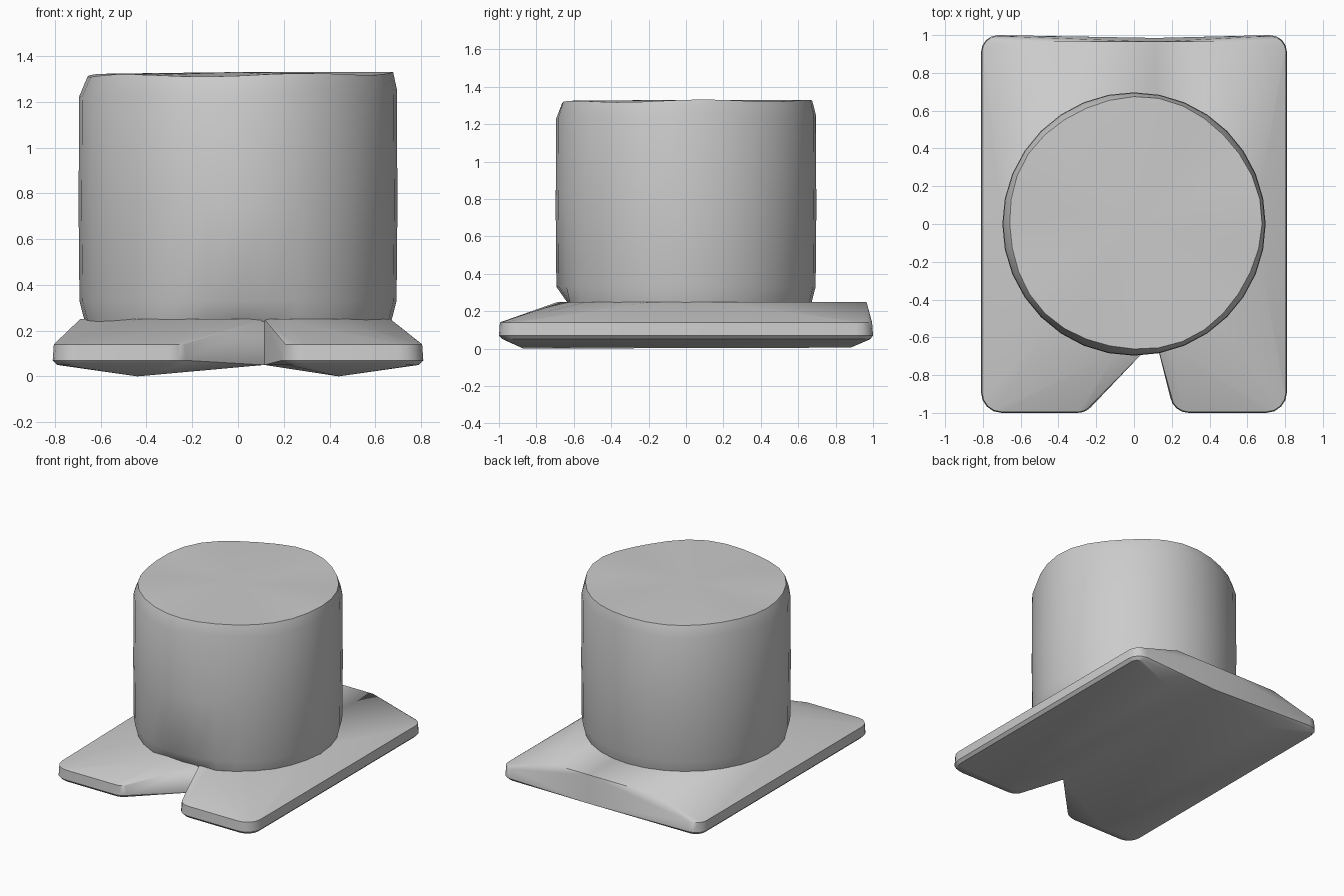
import bpy, bmesh
from math import sin, cos, radians, pi

cube = bpy.data.objects.get("Cube")
if cube:
    bpy.data.objects.remove(cube, do_unlink=True)

grey = bpy.data.materials.new("plain_grey")
grey.use_nodes = True
grey.diffuse_color = (0.6, 0.6, 0.6, 1)
bsdf = next(n for n in grey.node_tree.nodes if n.type == 'BSDF_PRINCIPLED')
bsdf.inputs["Base Color"].default_value = (0.6, 0.6, 0.6, 1)

SEAM = 0.115    # the two base halves meet here
TOP = 0.25      # height of the base


def finish(name, bm, angle):
    bmesh.ops.recalc_face_normals(bm, faces=bm.faces)
    mesh = bpy.data.meshes.new(name)
    bm.to_mesh(mesh)
    bm.free()
    mesh.materials.append(grey)
    ob = bpy.data.objects.new(name, mesh)
    bpy.context.collection.objects.link(ob)
    bpy.ops.object.select_all(action='DESELECT')
    ob.select_set(True)
    bpy.context.view_layer.objects.active = ob
    bpy.ops.object.shade_smooth_by_angle(angle=radians(angle))


def corner(x, y, r, start, end, steps=4):
    """Rounded upright corner of the base, slightly drawn in at the foot."""
    pts = []
    for i in range(steps + 1):
        a = radians(start + (end - start) * i / steps)
        for z, k in ((0.05, r - 0.02), (0.07, r), (0.14, r - 0.005)):
            pts.append((x + k * cos(a), y + k * sin(a), z))
    return pts


def base_half(bm, side, inner, plateau_angles):
    """One convex half of the base: rim corners, low keel and raised plateau."""
    outer_front, outer_back = (270, 180), (90, 180)
    if side > 0:
        outer_front, outer_back = (270, 360), (0, 90)
    pts = corner(side * 0.70, -0.89, 0.11, *outer_front)
    pts += corner(side * 0.72, 0.91, 0.09, *outer_back)
    pts += inner
    pts += [(side * 0.44, -0.87, 0), (side * 0.44, 0.88, 0.005)]
    pts += [(SEAM, -0.61, 0.05), (SEAM, -0.61, TOP),
            (SEAM, 0.985, 0.05), (SEAM, 0.965, TOP), (side * 0.42, 0.965, TOP)]
    pts += [(0.69 * cos(radians(a)), 0.69 * sin(radians(a)), TOP)
            for a in plateau_angles]
    verts = [bm.verts.new(p) for p in pts]
    bmesh.ops.convex_hull(bm, input=verts)


# Base: two convex halves joined along the seam, leaving the front notch
bm = bmesh.new()
base_half(bm, -1, corner(-0.30, -0.90, 0.10, 270, 315), (180, 230, 262))
base_half(bm, 1, corner(0.29, -0.90, 0.10, 190, 270), (15, -15, -50, -73))
inside = [f for f in bm.faces if all(abs(v.co.x - SEAM) < 1e-4 for v in f.verts)]
bmesh.ops.delete(bm, geom=inside, context='FACES')
bmesh.ops.delete(bm, geom=[v for v in bm.verts if not v.link_faces], context='VERTS')
bmesh.ops.remove_doubles(bm, verts=bm.verts, dist=1e-4)
finish("base_plate", bm, 35)

# Drum: stacked rings with an uneven chamfer around the top rim
SIDES = 32
bm = bmesh.new()
rings = []
for radius, z, wobble in ((0.67, 0.24, 0), (0.693, 0.33, 0), (0.697, 0.75, 0),
                          (0.694, 1.24, 0.02), (0.668, 1.32, 0.012)):
    ring = []
    for i in range(SIDES):
        a = 2 * pi * i / SIDES
        w = wobble * sin(3 * a + 1) * cos(2 * a)
        r = radius + (w if z > 1.3 else 0)
        ring.append(bm.verts.new((r * cos(a), r * sin(a), z + w)))
    rings.append(ring)
for low, high in zip(rings, rings[1:]):
    for i in range(SIDES):
        j = (i + 1) % SIDES
        bm.faces.new((low[i], low[j], high[j], high[i]))
centre = bm.verts.new((0, 0, 1.33))
for i in range(SIDES):
    bm.faces.new((rings[-1][i], rings[-1][(i + 1) % SIDES], centre))

# Flattened dent at the foot of the drum, above the notch
for v in rings[0]:
    if v.co.y < -0.6 and abs(v.co.x) < 0.25:
        v.co.y += 0.04
finish("drum", bm, 35)
